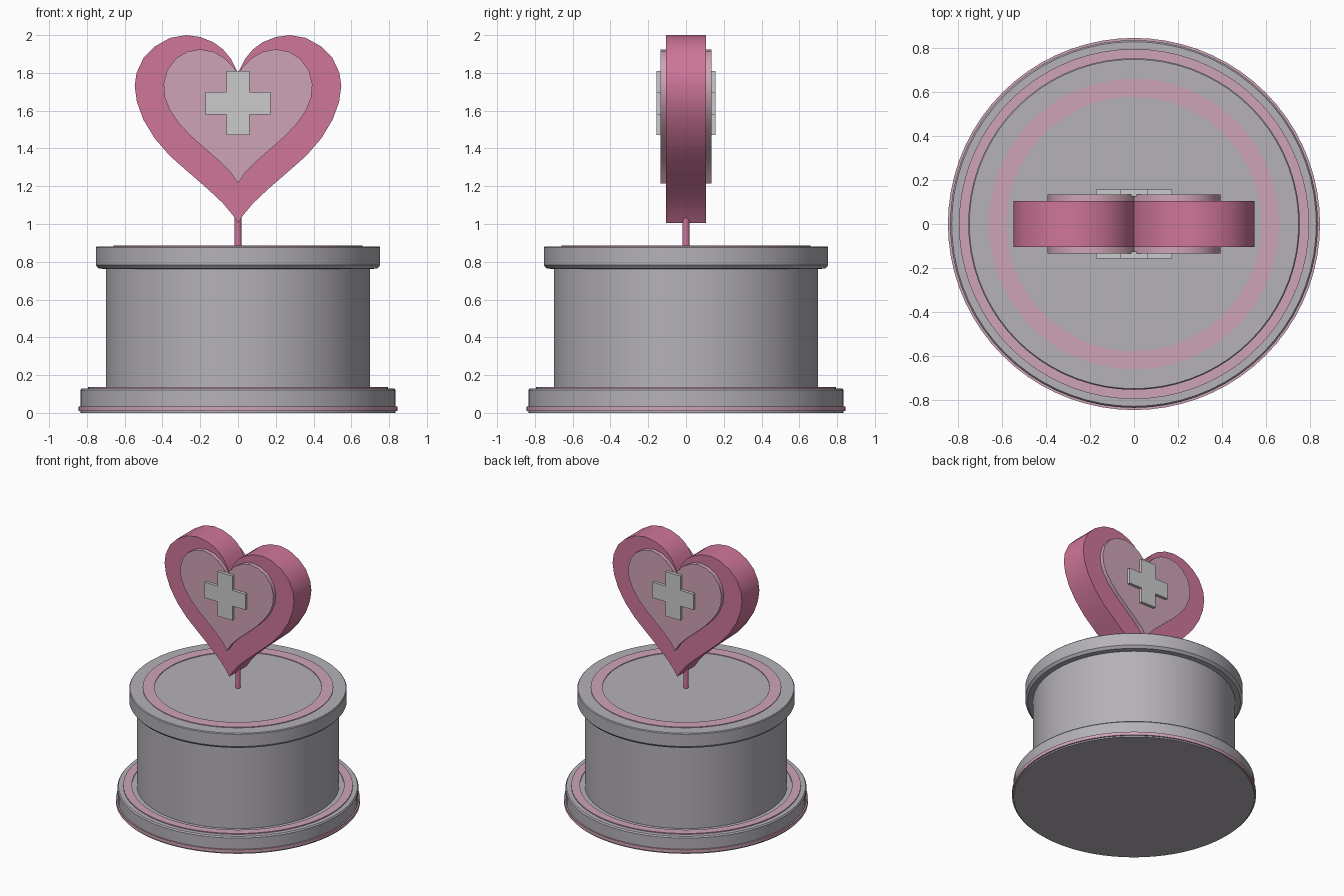
import bpy, bmesh, math

if "Cube" in bpy.data.objects:
    bpy.data.objects.remove(bpy.data.objects["Cube"])


def material(name, rgb):
    m = bpy.data.materials.new(name)
    m.diffuse_color = (*rgb, 1)
    m.use_nodes = True
    m.node_tree.nodes["Principled BSDF"].inputs["Base Color"].default_value = m.diffuse_color
    return m


GREY = material("warm grey", (0.46, 0.44, 0.48))
PALE = material("pale pink", (0.62, 0.37, 0.47))
PINK = material("deep pink", (0.62, 0.18, 0.32))
LIGHT = material("light grey", (0.60, 0.60, 0.60))


def finish(name, bm, mat, angle=30):
    bmesh.ops.remove_doubles(bm, verts=bm.verts, dist=1e-5)
    bmesh.ops.recalc_face_normals(bm, faces=bm.faces)
    me = bpy.data.meshes.new(name)
    bm.to_mesh(me)
    bm.free()
    me.materials.append(mat)
    ob = bpy.data.objects.new(name, me)
    bpy.context.collection.objects.link(ob)
    bpy.ops.object.select_all(action='DESELECT')
    ob.select_set(True)
    bpy.context.view_layer.objects.active = ob
    bpy.ops.object.shade_smooth_by_angle(angle=math.radians(angle))
    return ob


def lathe(name, profile, mat, closed=False, steps=72):
    """Spin an (r, z) profile around the z axis."""
    bm = bmesh.new()
    vs = [bm.verts.new((r, 0, z)) for r, z in profile]
    es = [bm.edges.new(p) for p in zip(vs, vs[1:])]
    if closed:
        es.append(bm.edges.new((vs[-1], vs[0])))
    bmesh.ops.spin(bm, geom=vs + es, cent=(0, 0, 0), axis=(0, 0, 1),
                   angle=2 * math.pi, steps=steps)
    return finish(name, bm, mat)


def ring(name, r0, r1, z0, z1, mat):
    return lathe(name, [(r0, z0), (r1, z0), (r1, z1), (r0, z1)], mat, True)


def prism(name, half, y0, y1, mat):
    """Extrude a left-right symmetric (x, z) outline along y."""
    pts = half + [(-x, z) for x, z in reversed(half) if x > 0]
    bm = bmesh.new()
    face = bm.faces.new([bm.verts.new((x, y0, z)) for x, z in pts])
    ext = bmesh.ops.extrude_face_region(bm, geom=[face], use_keep_orig=True)
    moved = [g for g in ext["geom"] if isinstance(g, bmesh.types.BMVert)]
    bmesh.ops.translate(bm, verts=moved, vec=(0, y1 - y0, 0))
    return finish(name, bm, mat)


# Pedestal: wide foot, drum and overhanging cap
lathe("pedestal", [
    (0, 0), (0.835, 0), (0.835, 0.12), (0.828, 0.13), (0.70, 0.13),
    (0.70, 0.762), (0.737, 0.764), (0.753, 0.782), (0.753, 0.875),
    (0.748, 0.881), (0, 0.881)], GREY)

# Pink inlaid rings
ring("foot_edge_trim", 0.82, 0.845, 0.01, 0.035, PALE)
ring("foot_top_ring", 0.735, 0.795, 0.12, 0.137, PALE)
ring("cap_top_ring", 0.578, 0.66, 0.87, 0.886, PALE)

# Pin carrying the heart
lathe("pin", [(0, 0.87), (0.018, 0.87), (0.018, 1.05), (0, 1.05)], PINK, steps=16)

# Heart body
prism("heart", [
    (0, 1.80), (0.015, 1.83), (0.04, 1.878), (0.08, 1.925), (0.13, 1.962),
    (0.20, 1.99), (0.275, 2.0), (0.36, 1.985), (0.44, 1.94), (0.50, 1.88),
    (0.537, 1.80), (0.547, 1.73), (0.535, 1.645), (0.50, 1.55), (0.44, 1.452),
    (0.36, 1.36), (0.26, 1.272), (0.16, 1.185), (0.08, 1.11), (0.03, 1.05),
    (0, 1.005)], -0.105, 0.105, PINK)

# Raised heart panels and crosses on both faces
panel = [
    (0, 1.79), (0.02, 1.825), (0.07, 1.877), (0.13, 1.912), (0.20, 1.925),
    (0.27, 1.912), (0.33, 1.875), (0.375, 1.815), (0.394, 1.74), (0.388, 1.67),
    (0.36, 1.60), (0.315, 1.535), (0.25, 1.465), (0.17, 1.395), (0.09, 1.325),
    (0.04, 1.275), (0, 1.215)]
cross = [(0.062, 1.81), (0.062, 1.70), (0.172, 1.70), (0.172, 1.58),
         (0.062, 1.58), (0.062, 1.47)]
for side, s in (("front", -1), ("back", 1)):
    prism(side + "_heart_panel", panel, s * 0.10, s * 0.135, PALE)
    prism(side + "_cross", cross, s * 0.125, s * 0.157, LIGHT)
